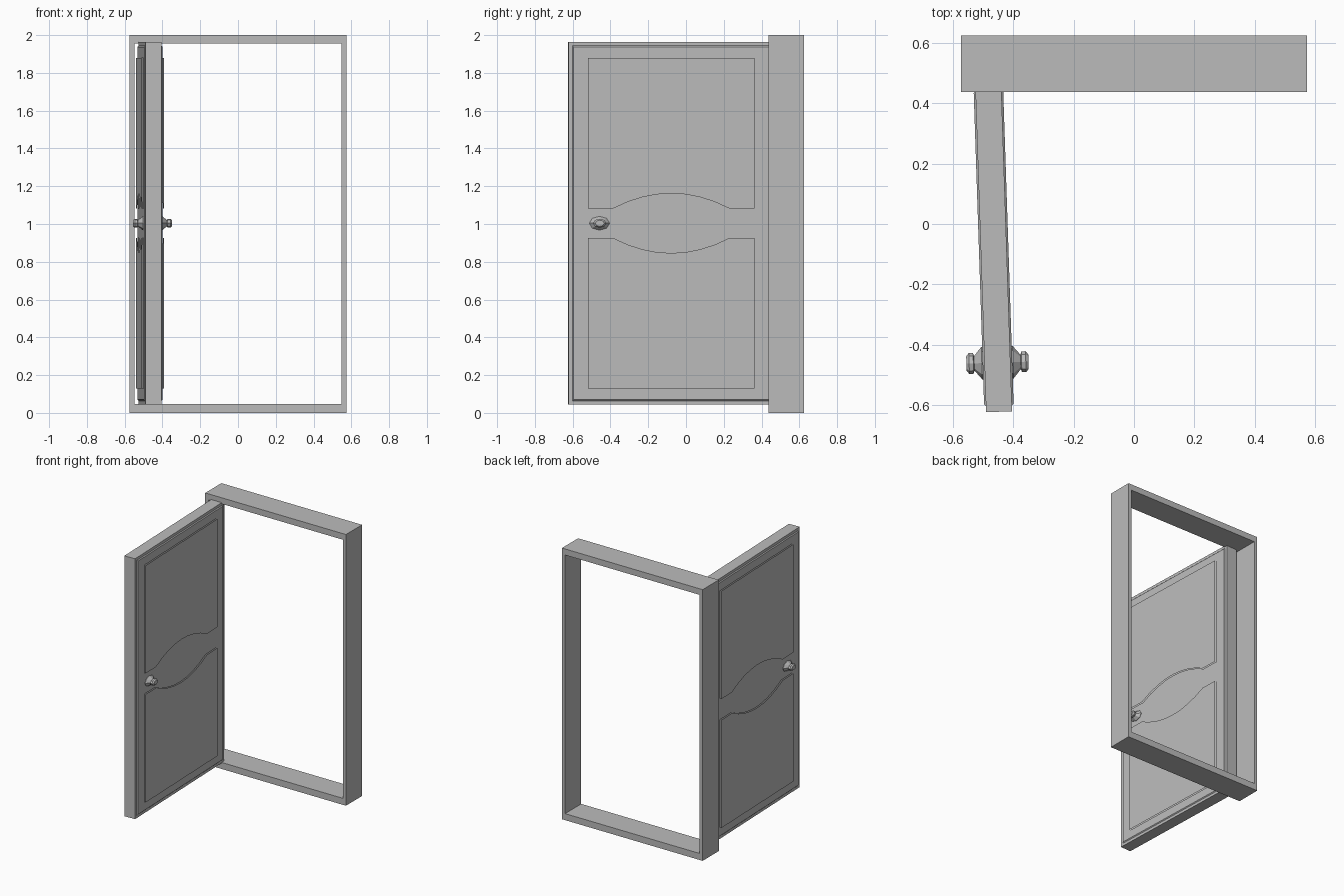
import bpy, bmesh
from math import radians, cos, sin, pi
from mathutils import Matrix

cube = bpy.data.objects.get("Cube")
if cube:
    bpy.data.objects.remove(cube, do_unlink=True)

grey = bpy.data.materials.new("plain grey")
grey.use_nodes = True
grey.diffuse_color = (0.5, 0.5, 0.5, 1)
grey.node_tree.nodes["Principled BSDF"].inputs["Base Color"].default_value = grey.diffuse_color

# The door stands open, turned slightly on its hinges
DOOR = Matrix.Translation((-0.4655, -0.08, 1.004)) @ Matrix.Rotation(radians(1.9), 4, 'Z')
HALF_W, HALF_H, CORE, FACE = 0.543, 0.96, 0.043, 0.049


def finish(bm, name, matrix=Matrix()):
    bmesh.ops.remove_doubles(bm, verts=bm.verts, dist=0.0001)
    mesh = bpy.data.meshes.new(name)
    bm.to_mesh(mesh)
    bm.free()
    mesh.materials.append(grey)
    obj = bpy.data.objects.new(name, mesh)
    obj.matrix_world = matrix
    bpy.context.collection.objects.link(obj)
    return obj


def box(bm, lo, hi):
    size = [b - a for a, b in zip(lo, hi)]
    mid = [(a + b) / 2 for a, b in zip(lo, hi)]
    bmesh.ops.create_cube(bm, size=1, matrix=Matrix.Translation(mid) @ Matrix.Diagonal((*size, 1)))


def rect(w, h):
    return [(-w, -h), (w, -h), (w, h), (-w, h)]


# Frame: a rectangular ring pushed back through its depth
bm = bmesh.new()
front, back = 0.438, 0.626
loops = []
for y in (front, back):
    for w, low, high in ((0.574, 0, 2), (0.548, 0.048, 1.955)):
        loops.append([bm.verts.new(p) for p in
                      ((-w, y, low), (w, y, low), (w, y, high), (-w, y, high))])
outer_f, inner_f, outer_b, inner_b = loops
for a, b in ((outer_f, inner_f), (inner_f, inner_b), (inner_b, outer_b), (outer_b, outer_f)):
    for i in range(4):
        j = (i + 1) % 4
        bm.faces.new((a[i], a[j], b[j], b[i]))
bmesh.ops.recalc_face_normals(bm, faces=bm.faces)
finish(bm, "door_frame")

# Door core
bm = bmesh.new()
box(bm, (-CORE, -HALF_W, -HALF_H), (CORE, HALF_W, HALF_H))
finish(bm, "door_core", DOOR)

# Panel outline: three straight sides and one arched edge next to the middle rail
PW, TOP, MID, RISE, ARCH, STEPS = 0.44, 0.874, 0.077, 0.081, 0.31, 8
arch = [(-PW, MID)]
for i in range(STEPS + 1):
    t = 2 * i / STEPS - 1
    arch.append((t * ARCH, MID + RISE * (1 - t * t)))
arch.append((PW, MID))
upper = arch + [(PW, TOP), (-PW, TOP)]
lower = [(u, -v) for u, v in reversed(upper)]


def door_face(name, side):
    bm = bmesh.new()

    def poly(points):
        return bm.faces.new([bm.verts.new((FACE, u, v)) for u, v in points])

    # Stiles and rails around the panels
    w, h = HALF_W - 0.026, HALF_H - 0.026
    poly([(-w, TOP), (w, TOP), (w, h), (-w, h)])
    poly([(-w, -h), (w, -h), (w, -TOP), (-w, -TOP)])
    poly([(PW, -TOP), (w, -TOP), (w, TOP), (PW, TOP), (PW, MID), (PW, -MID)])
    poly([(-w, -TOP), (-PW, -TOP), (-PW, -MID), (-PW, MID), (-PW, TOP), (-w, TOP)])
    poly([(u, -v) for u, v in arch] + arch[::-1])
    # Panels with a grooved border
    for outline in (upper, lower):
        panel = poly(outline)
        panel.normal_update()
        for width, depth in ((0.011, -0.01), (0.003, 0), (0.011, 0.01)):
            bmesh.ops.inset_region(bm, faces=[panel], thickness=width, depth=depth,
                                   use_even_offset=True)
            panel.normal_update()
    # Sloped border down to the core
    edge = [bm.verts.new((CORE, u, v)) for u, v in rect(HALF_W - 0.02, HALF_H - 0.02)]
    rim = [bm.verts.new((FACE, u, v)) for u, v in rect(w, h)]
    for i in range(4):
        j = (i + 1) % 4
        bm.faces.new((edge[i], edge[j], rim[j], rim[i]))
    if side < 0:
        bmesh.ops.scale(bm, vec=(-1, 1, 1), verts=bm.verts)
        bmesh.ops.reverse_faces(bm, faces=bm.faces)
    finish(bm, name, DOOR)


def knob(name, side):
    bm = bmesh.new()
    rings = []
    # Rose, neck and grip as faceted rings: distance from door centre, radius
    for x, r in ((0.04, 0.054), (0.052, 0.054), (0.077, 0.024), (0.08, 0.034),
                 (0.094, 0.035), (0.103, 0.024)):
        rings.append([bm.verts.new((side * x, r * cos(k * pi / 4), 0.68 * r * sin(k * pi / 4)))
                      for k in range(8)])
    for a, b in zip(rings, rings[1:]):
        for i in range(8):
            j = (i + 1) % 8
            bm.faces.new((a[i], a[j], b[j], b[i]))
    bm.faces.new(rings[0])
    bm.faces.new(rings[-1])
    bmesh.ops.recalc_face_normals(bm, faces=bm.faces)
    finish(bm, name, DOOR @ Matrix.Translation((0, -0.38, 0)))


for label, side in (("left", 1), ("right", -1)):
    door_face("door_face_" + label, side)
    knob("door_knob_" + label, side)
